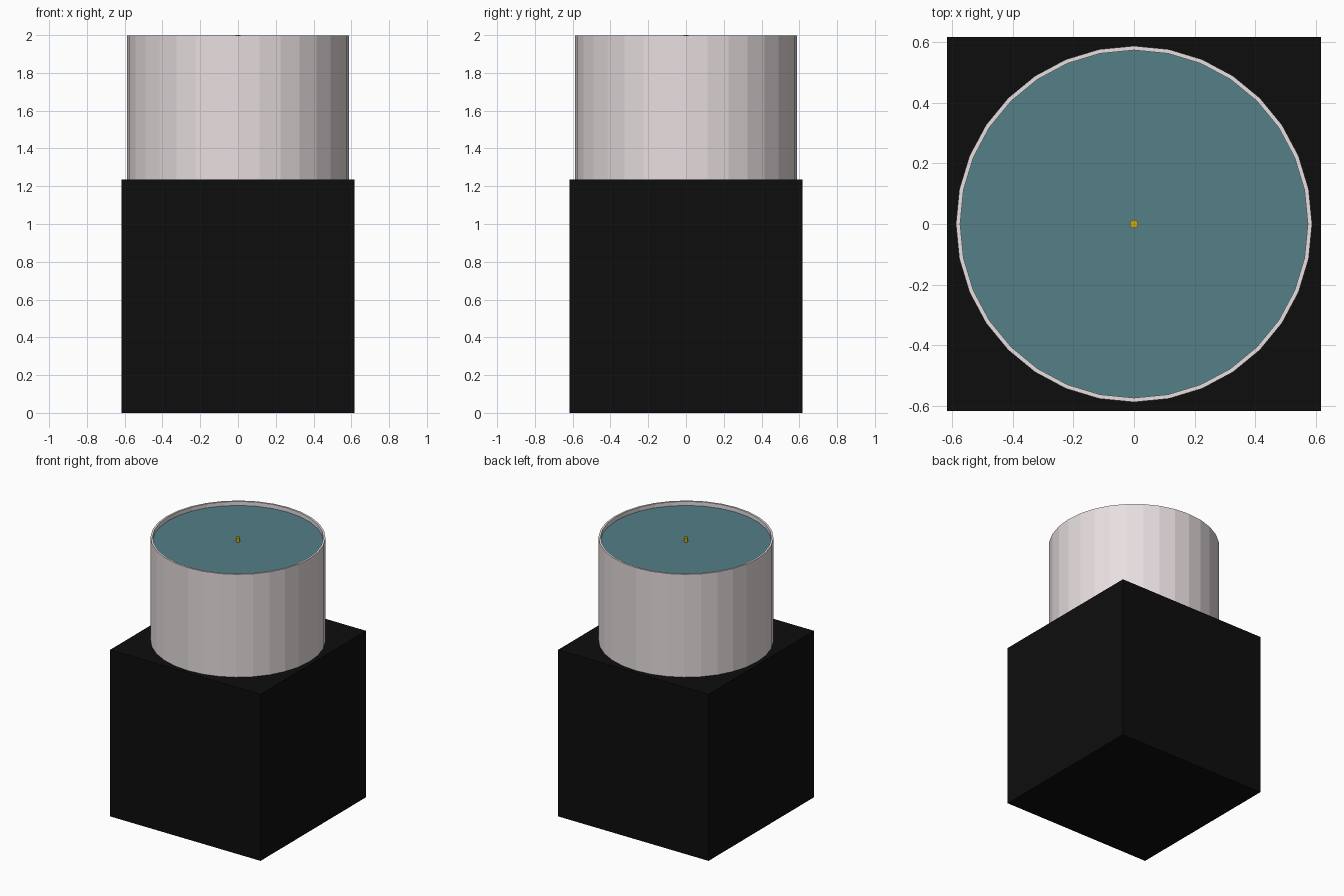
import bpy
import bmesh
from math import cos, sin, pi

if "Cube" in bpy.data.objects:
    bpy.data.objects.remove(bpy.data.objects["Cube"])

SIDES = 32
BOX = 1.235          # cube edge length
TOP = 1.998          # rim height
FLOOR = 1.968        # recessed surface height
R_OUT, R_IN = 0.588, 0.574


def material(name, rgb):
    m = bpy.data.materials.new(name)
    m.diffuse_color = (*rgb, 1)
    m.use_nodes = True
    m.node_tree.nodes["Principled BSDF"].inputs["Base Color"].default_value = m.diffuse_color
    return m


def lathe(name, profile, mat, sides=SIDES):
    """Spin (radius, z) points around z; a zero radius becomes a single pole."""
    bm = bmesh.new()
    rings = []
    for r, z in profile:
        if r == 0:
            rings.append([bm.verts.new((0, 0, z))] * sides)
        else:
            rings.append([bm.verts.new((r * cos(2 * pi * i / sides),
                                        r * sin(2 * pi * i / sides), z))
                          for i in range(sides)])
    for a, b in zip(rings, rings[1:]):
        for i in range(sides):
            j = (i + 1) % sides
            corners = list(dict.fromkeys((a[i], a[j], b[j], b[i])))
            bm.faces.new(corners)
    bmesh.ops.recalc_face_normals(bm, faces=bm.faces)
    mesh = bpy.data.meshes.new(name)
    bm.to_mesh(mesh)
    bm.free()
    mesh.materials.append(mat)
    obj = bpy.data.objects.new(name, mesh)
    bpy.context.collection.objects.link(obj)
    return obj


black = material("black", (0.004, 0.004, 0.004))
pale = material("pale_pink_grey", (0.80, 0.73, 0.74))
teal = material("teal", (0.09, 0.21, 0.245))
yellow = material("yellow", (0.55, 0.42, 0.01))

# Base cube
bpy.ops.mesh.primitive_cube_add(size=BOX, location=(0, 0, BOX / 2))
base = bpy.context.object
base.name = "base_box"
base.data.materials.append(black)

# Drum with a thin raised rim, open at the top down to the teal surface
lathe("drum", [(R_OUT, BOX), (R_OUT, TOP), (R_IN, TOP), (R_IN, FLOOR)], pale)

# Recessed top surface
bpy.ops.mesh.primitive_circle_add(vertices=SIDES, radius=R_IN, fill_type='NGON',
                                  location=(0, 0, FLOOR))
disc = bpy.context.object
disc.name = "top_disc"
disc.data.materials.append(teal)

# Small centre pin
lathe("centre_pin", [(0, FLOOR), (0.014, FLOOR), (0.014, 2.0), (0, 2.0)], yellow, 16)
